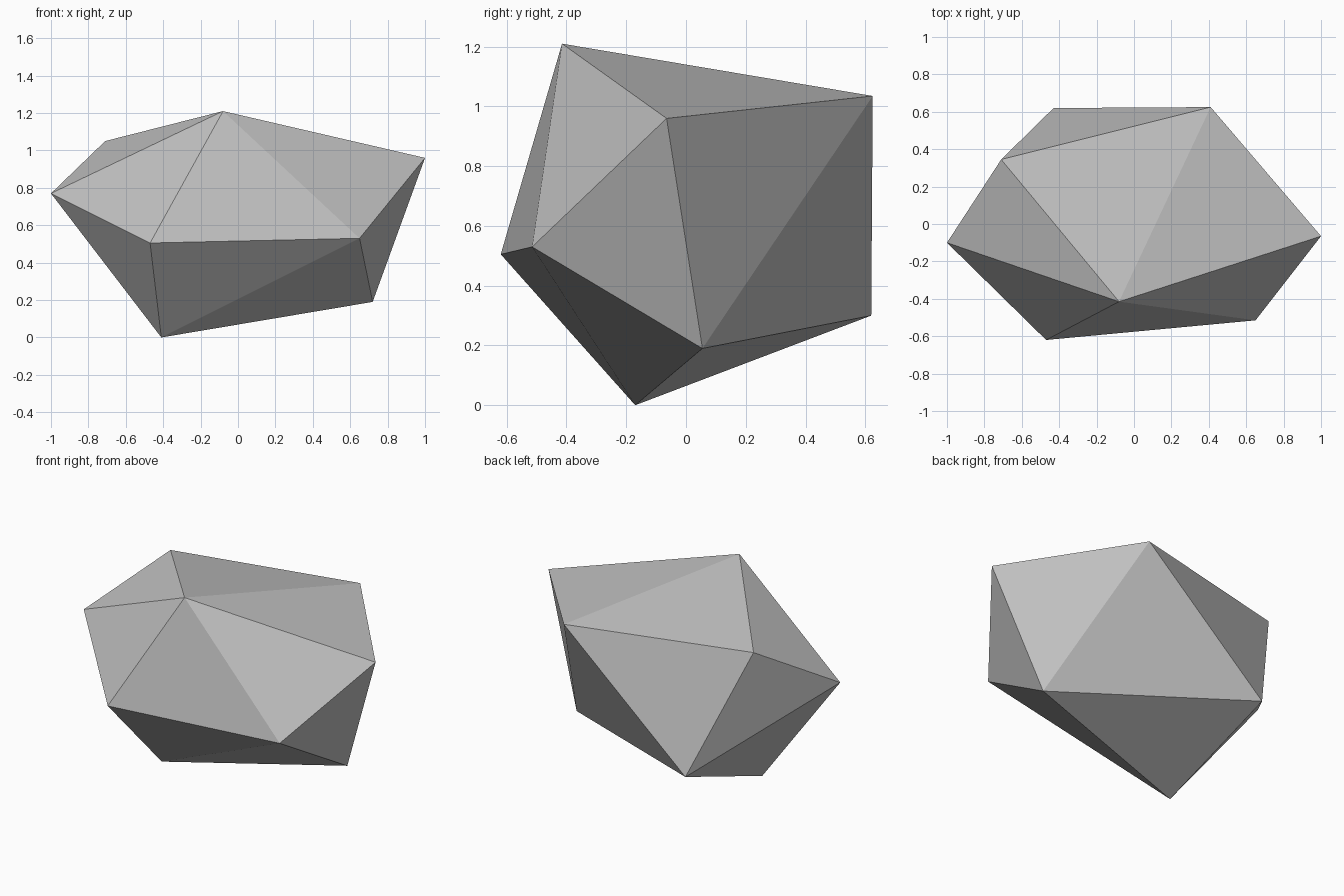
import bpy
import bmesh

if "Cube" in bpy.data.objects:
    bpy.data.objects.remove(bpy.data.objects["Cube"])

# Corner points of the faceted boulder
CORNERS = [
    (-1.00, -0.10, 0.77),   # left tip
    (-0.47, -0.62, 0.505),  # front left
    (0.65, -0.515, 0.53),   # front right
    (1.00, -0.065, 0.96),   # right tip
    (-0.08, -0.415, 1.21),  # peak
    (-0.71, 0.345, 1.05),   # back left shoulder
    (0.41, 0.625, 1.035),   # back right shoulder
    (-0.43, 0.62, 0.30),    # low back
    (0.72, 0.055, 0.19),    # low right
    (-0.41, -0.17, 0.00),   # foot
]

# Stone colour
stone = bpy.data.materials.new("grey stone")
stone.diffuse_color = (0.53, 0.53, 0.53, 1.0)
stone.use_nodes = True
stone.node_tree.nodes["Principled BSDF"].inputs["Base Color"].default_value = stone.diffuse_color

# Boulder: convex hull around the corners, flat triangular facets
bm = bmesh.new()
for corner in CORNERS:
    bm.verts.new(corner)
bmesh.ops.convex_hull(bm, input=bm.verts[:])
bmesh.ops.triangulate(bm, faces=bm.faces[:])
bmesh.ops.recalc_face_normals(bm, faces=bm.faces[:])

mesh = bpy.data.meshes.new("boulder")
bm.to_mesh(mesh)
bm.free()
mesh.materials.append(stone)
mesh.shade_flat()
boulder = bpy.data.objects.new("boulder", mesh)
bpy.context.collection.objects.link(boulder)
